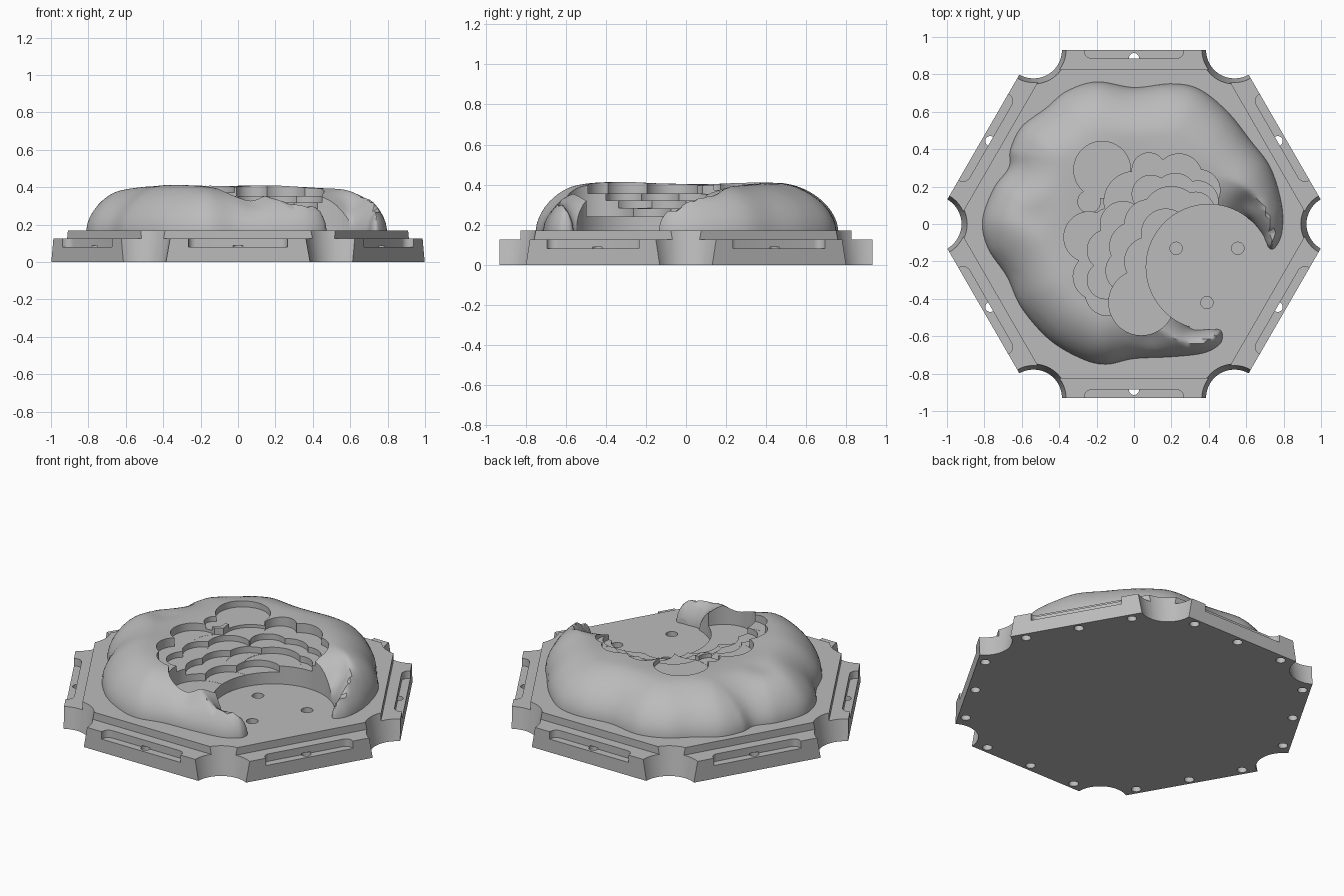
import bpy, bmesh, math
from mathutils import Matrix, Vector, noise
from mathutils.geometry import delaunay_2d_cdt
from mathutils.kdtree import KDTree

if "Cube" in bpy.data.objects:
    bpy.data.objects.remove(bpy.data.objects["Cube"])

grey = bpy.data.materials.new("stone grey")
grey.use_nodes = True
grey.diffuse_color = (0.5, 0.5, 0.5, 1)
grey.node_tree.nodes["Principled BSDF"].inputs["Base Color"].default_value = grey.diffuse_color


def make_object(name, bm):
    bmesh.ops.recalc_face_normals(bm, faces=bm.faces)
    mesh = bpy.data.meshes.new(name)
    bm.to_mesh(mesh)
    bm.free()
    mesh.materials.append(grey)
    obj = bpy.data.objects.new(name, mesh)
    bpy.context.collection.objects.link(obj)
    return obj


def circle(x, y, r, n=48, turn=0.0):
    return [(x + r * math.cos(turn + math.tau * i / n),
             y + r * math.sin(turn + math.tau * i / n)) for i in range(n)]


def loft(name, sections, angle=0.0):
    """Skin a stack of (outline, height) sections and cap both ends."""
    bm = bmesh.new()
    rings = [[bm.verts.new((x, y, z)) for x, y in pts] for pts, z in sections]
    n = len(rings[0])
    for low, high in zip(rings, rings[1:]):
        for i in range(n):
            j = (i + 1) % n
            bm.faces.new((low[i], low[j], high[j], high[i]))
    bm.faces.new(rings[0])
    bm.faces.new(rings[-1])
    bmesh.ops.rotate(bm, verts=bm.verts, matrix=Matrix.Rotation(angle, 3, "Z"))
    return make_object(name, bm)


def subtract(target, cutters):
    for cutter in cutters:
        cutter.hide_render = True
        mod = target.modifiers.new("cut", "BOOLEAN")
        mod.operation = "DIFFERENCE"
        mod.solver = "EXACT"
        mod.object = cutter
    graph = bpy.context.evaluated_depsgraph_get()
    result = bpy.data.meshes.new_from_object(target.evaluated_get(graph))
    target.modifiers.clear()
    target.data = result
    for cutter in cutters:
        bpy.data.objects.remove(cutter)


def smooth(obj, degrees):
    bpy.ops.object.select_all(action="DESELECT")
    obj.select_set(True)
    bpy.context.view_layer.objects.active = obj
    bpy.ops.object.shade_smooth_by_angle(angle=math.radians(degrees))


# Hexagonal base with a stepped top plate
CORNER, STEP, TOP = 1.074, 0.125, 0.17
outer, inner = circle(0, 0, CORNER, 6), circle(0, 0, 0.953, 6)
base = loft("hexagon_base", [(outer, 0), (outer, STEP), (inner, STEP), (inner, TOP)])

# Edge slot outline with rounded inner corners
slot = [(0.265, 1.1), (-0.265, 1.1)]
for side, start in ((-1, math.pi), (1, 1.5 * math.pi)):
    for i in range(7):
        a = start + i * math.pi / 12
        slot.append((side * 0.225 + 0.04 * math.cos(a), 0.925 + 0.04 * math.sin(a)))

# Corner scoops, edge slots and pin holes, repeated round the six sides
cutters = []
for k in range(6):
    a = k * math.pi / 3
    cutters.append(loft("corner_cutter", [(circle(CORNER, 0, 0.15), -0.01),
                                          (circle(CORNER, 0, 0.187), 0.2)], a))
    cutters.append(loft("slot_cutter", [(slot, 0.08), (slot, 0.15)], a))
    for x, top in ((-0.31, 0.05), (0, 0.088), (0.31, 0.05)):
        hole = circle(x, 0.887, 0.027, 20)
        cutters.append(loft("pin_cutter", [(hole, -0.01), (hole, top)], a))

# Three sockets in the flat clearing
for x, y in ((0.225, -0.13), (0.555, -0.13), (0.39, -0.42)):
    hole = circle(x, y, 0.033, 24)
    cutters.append(loft("socket_cutter", [(hole, 0.11), (hole, 0.2)]))
subtract(base, cutters)
smooth(base, 25)

# Crescent hill outline, counterclockwise from the right tip
outline = [(0.75, -0.13), (0.79, -0.05), (0.79, 0.1), (0.73, 0.3), (0.62, 0.45),
           (0.5, 0.6), (0.35, 0.72), (0.2, 0.75), (0, 0.73), (-0.2, 0.76),
           (-0.36, 0.71), (-0.47, 0.62), (-0.6, 0.52), (-0.66, 0.4), (-0.67, 0.3),
           (-0.75, 0.19), (-0.81, 0.02), (-0.78, -0.13), (-0.68, -0.28), (-0.6, -0.45),
           (-0.45, -0.62), (-0.28, -0.72), (-0.15, -0.75), (0, -0.72), (0.2, -0.71),
           (0.37, -0.69), (0.46, -0.64), (0.47, -0.58), (0.43, -0.56), (0.3, -0.555),
           (0.28, -0.4), (0.35, -0.2), (0.5, -0.03), (0.6, 0.03), (0.685, -0.05),
           (0.715, -0.12)]


def spline(points, steps):
    pts = [Vector(p) for p in points]
    n, out = len(pts), []
    for i in range(n):
        a, b, c, d = (pts[(i + j) % n] for j in (-1, 0, 1, 2))
        for s in range(steps):
            t = s / steps
            out.append(b + 0.5 * t * (c - a + t * (2 * a - 5 * b + 4 * c - d
                                                  + t * (3 * (b - c) + d - a))))
    return out


edge = spline(outline, 10)
count = len(edge)
tree = KDTree(count)
for i, p in enumerate(edge):
    tree.insert(p.to_3d(), i)
tree.balance()


def edge_distance(p):
    return tree.find(Vector((p[0], p[1], 0)))[2]


# Folds and hollows: x, y, radius, depth
DENTS = ((0.61, 0.1, 0.06, 0.05), (0.08, -0.62, 0.07, 0.025), (-0.55, 0.05, 0.09, 0.02))


def hill_height(x, y):
    d = edge_distance((x, y))
    t = min(d / 0.27, 1)
    rise = (1 - (1 - t) ** 2) ** 0.6
    wave = 0.022 * noise.noise(Vector((x * 3, y * 3, 0.4)))
    for cx, cy, r, depth in DENTS:
        wave -= depth * math.exp(-((x - cx) ** 2 + (y - cy) ** 2) / r ** 2)
    return TOP + 0.003 + (0.222 + wave) * rise + 0.01 * min(d, 0.4)


# Fill the outline with inset rings and a grid, then raise it into a solid
points = list(edge)
for inset in (0.006, 0.018, 0.034):
    for i, p in enumerate(edge):
        along = (edge[(i + 1) % count] - edge[i - 1]).normalized()
        q = p + inset * Vector((-along.y, along.x))
        if edge_distance(q) > inset * 0.8:
            points.append(q)
CELL = 0.022
for i in range(-40, 41):
    for j in range(-40, 41):
        q = Vector((i * CELL, j * CELL))
        if edge_distance(q) > 0.045:
            points.append(q)
flat = delaunay_2d_cdt(points, [], [list(range(count))], 1, 0.0001)
bm = bmesh.new()
verts = [bm.verts.new((v.x, v.y, 0.15)) for v in flat[0]]
for f in flat[2]:
    bm.faces.new([verts[i] for i in f])
bmesh.ops.delete(bm, geom=[v for v in bm.verts if not v.link_faces], context="VERTS")
raised = bmesh.ops.extrude_face_region(bm, geom=bm.faces[:], use_keep_orig=True)
for v in raised["geom"]:
    if isinstance(v, bmesh.types.BMVert):
        v.co.z = hill_height(v.co.x, v.co.y)
hill = make_object("crescent_hill", bm)

# Scalloped terraces stepping down to the round clearing: floor, then x, y, radius
TERRACES = (
    (0.372, ((-0.17, 0.29, 0.152), (-0.24, 0.12, 0.06))),
    (0.352, ((0.08, 0.29, 0.09), (0.24, 0.25, 0.125), (0.35, 0.18, 0.11), (0, 0.12, 0.16),
             (-0.11, -0.05, 0.14), (-0.24, -0.07, 0.135), (-0.2, -0.28, 0.125),
             (-0.14, -0.37, 0.12))),
    (0.318, ((0.09, 0.16, 0.1), (0.22, 0.15, 0.12), (0.34, 0.12, 0.11),
             (-0.06, 0, 0.12), (-0.14, -0.14, 0.11), (-0.15, -0.3, 0.1))),
    (0.28, ((0.2, 0.04, 0.16), (0.33, 0.07, 0.1), (0.08, 0, 0.13),
            (0, -0.12, 0.13), (-0.03, -0.25, 0.12))),
    (0.24, ((0.04, -0.42, 0.175), (0.08, -0.2, 0.13), (0.17, -0.05, 0.13))),
    (0.14, ((0.4, -0.23, 0.335),)))
cutters = []
for floor, discs in TERRACES:
    for i, (x, y, r) in enumerate(discs):
        ring = circle(x, y, r, 64, 0.01 * i)
        cutters.append(loft("terrace_cutter", [(ring, floor + 0.0007 * i), (ring, 0.6)]))
subtract(hill, cutters)
smooth(hill, 40)
